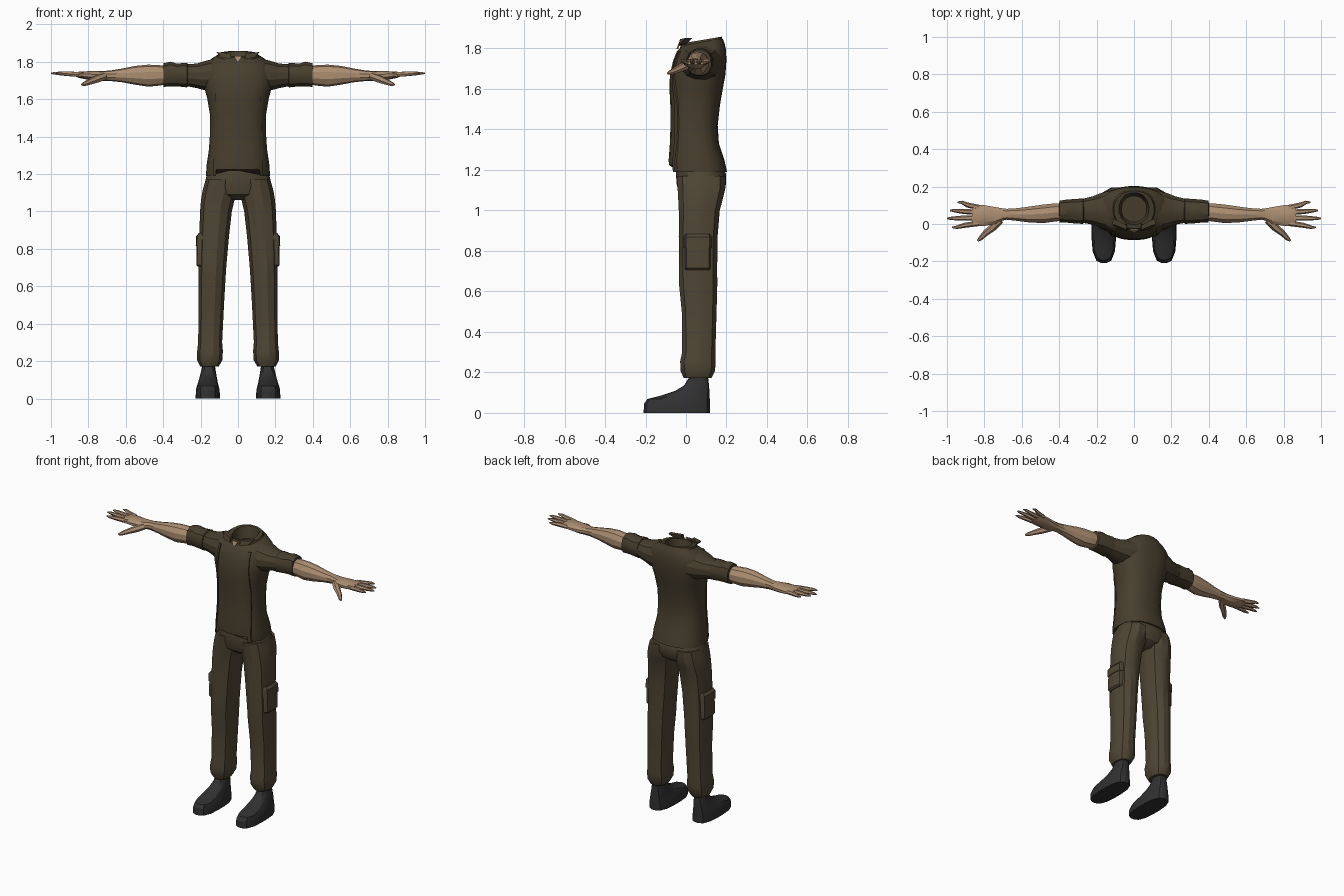
import bpy, bmesh, math
from mathutils import Vector


def material(name, rgb):
    m = bpy.data.materials.new(name)
    m.diffuse_color = (*rgb, 1)
    return m


SHIRT = material("shirt olive", (0.064, 0.049, 0.027))
PANTS = material("trouser olive", (0.078, 0.060, 0.034))
SKIN = material("skin", (0.41, 0.27, 0.165))
BOOT = material("boot charcoal", (0.030, 0.030, 0.032))


def loft(name, rings, mat, mirror=False, caps=(True, True), angle=28):
    """Skin a list of equal-length point rings."""
    bm = bmesh.new()
    vs = [[bm.verts.new(p) for p in r] for r in rings]
    n = len(rings[0])
    for a, b in zip(vs, vs[1:]):
        for i in range(n):
            j = (i + 1) % n
            bm.faces.new((a[i], a[j], b[j], b[i]))
    if caps[0]:
        bm.faces.new(vs[0])
    if caps[1]:
        bm.faces.new(vs[-1])
    bmesh.ops.recalc_face_normals(bm, faces=bm.faces)
    me = bpy.data.meshes.new(name)
    bm.to_mesh(me)
    bm.free()
    me.materials.append(mat)
    ob = bpy.data.objects.new(name, me)
    bpy.context.collection.objects.link(ob)
    if mirror:
        ob.modifiers.new("mirror", 'MIRROR').use_clip = False
    bpy.ops.object.select_all(action='DESELECT')
    ob.select_set(True)
    bpy.context.view_layer.objects.active = ob
    bpy.ops.object.shade_smooth_by_angle(angle=math.radians(angle))
    return ob


def oval(a0, a1, b0, b1, n, p=2.4):
    """Superellipse filling the given extents."""
    pts = []
    for i in range(n):
        t = 2 * math.pi * (i + 0.5) / n
        c, s = math.cos(t), math.sin(t)
        r = (abs(c) ** p + abs(s) ** p) ** (-1 / p)
        pts.append(((a0 + a1) / 2 + (a1 - a0) / 2 * r * c,
                    (b0 + b1) / 2 + (b1 - b0) / 2 * r * s))
    return pts


def z_ring(z, x0, x1, y0, y1, n=12, p=2.4, tilt=0):
    return [(x, y, z + tilt * (y - 0.08)) for x, y in oval(x0, x1, y0, y1, n, p)]


def x_ring(x, y0, y1, z0, z1, n=10, p=2.3):
    return [(x, y, z) for y, z in oval(y0, y1, z0, z1, n, p)]


def tube(name, path, mat, n=6):
    """Tapered limb along (x, y, z, radius) points, mirrored."""
    rings = []
    for i, q in enumerate(path):
        a, b = path[max(i - 1, 0)], path[min(i + 1, len(path) - 1)]
        d = (Vector(b[:3]) - Vector(a[:3])).normalized()
        u = d.cross(Vector((0, 0, 1))).normalized()
        w = u.cross(d)
        rings.append([Vector(q[:3]) + q[3] * (math.cos(k * math.tau / n) * u
                      + math.sin(k * math.tau / n) * w) for k in range(n)])
    return loft(name, rings, mat, True)


# Shirt body: z, half width, front y, back y, tilt
TORSO = [(1.19, .172, -.085, .203, 0), (1.25, .168, -.086, .190, 0),
         (1.33, .156, -.080, .163, 0), (1.42, .150, -.077, .157, 0),
         (1.52, .151, -.078, .168, 0), (1.60, .164, -.082, .182, 0),
         (1.67, .182, -.080, .195, 0), (1.74, .190, -.064, .200, 0),
         (1.79, .178, -.045, .198, .03), (1.815, .142, -.030, .190, .12),
         (1.832, .112, -.018, .180, .18)]
rings = [z_ring(z, -w, w, f, b, 24, 2.5, t) for z, w, f, b, t in TORSO]
# the front of the hem is cut higher than the sides
rings[0] = [(x, y, z + (.035 if y < -.04 and abs(x) < .13 else 0)) for x, y, z in rings[0]]
loft("shirt_body", rings, SHIRT, caps=(True, False))


def front_y(x, row):
    w, f, b = row[1:4]
    return (f + b) / 2 - (b - f) / 2 * max(0, 1 - abs(x / w) ** 2.5) ** .4


# Raised front edges of the open overshirt
strip = []
for k, row in enumerate(TORSO[:9]):
    xi = .118 - .002 * k
    xo = xi + .016
    yi, yo = front_y(xi, row), front_y(xo, row)
    z = row[0] + row[4] * -.12
    strip.append([(xi, yi - .006, z), (xo, yo - .006, z), (xo, yo + .01, z), (xi, yi + .01, z)])
loft("shirt_front_edge", strip, SHIRT, True)

# Collar: outer wall, rim, inner wall and floor
loft("collar", [z_ring(1.80, -.125, .125, -.035, .19, 16, 2.2, .12),
                z_ring(1.842, -.108, .108, -.026, .178, 16, 2.2, .17),
                z_ring(1.842, -.080, .080, -.004, .168, 16, 2.2, .17),
                z_ring(1.77, -.068, .068, .01, .15, 16, 2.2, .1)], SHIRT, caps=(False, True))
# Folded collar points
loft("collar_flap", [[(.035, -.036, 1.815), (.085, -.030, 1.822), (.085, .005, 1.822), (.035, .005, 1.815)],
                     [(.040, -.030, 1.846), (.115, .000, 1.852), (.112, .030, 1.852), (.040, -.005, 1.846)]],
     SHIRT, True)
# Bare throat patch in the collar opening
loft("throat", [[(-.003, -.047, 1.798), (.003, -.047, 1.798), (.003, -.038, 1.798), (-.003, -.038, 1.798)],
                [(-.022, -.034, 1.832), (.022, -.034, 1.832), (.022, -.026, 1.832), (-.022, -.026, 1.832)]], SKIN)

# Sleeve and rolled cuff
loft("sleeve", [x_ring(x, *r, n=12) for x, *r in [
    (.10, -.035, .185, 1.64, 1.825), (.17, -.025, .170, 1.645, 1.808),
    (.22, -.005, .150, 1.658, 1.792), (.29, .008, .132, 1.672, 1.788)]], SHIRT, True)
loft("sleeve_cuff", [x_ring(x, *r, n=12) for x, *r in [
    (.265, .015, .125, 1.675, 1.785), (.272, -.001, .138, 1.662, 1.796),
    (.33, .003, .134, 1.668, 1.792), (.36, .006, .132, 1.667, 1.802),
    (.397, .008, .126, 1.665, 1.794), (.400, .018, .116, 1.678, 1.780)]], SHIRT, True)

# Forearm and palm
loft("forearm", [x_ring(x, *r) for x, *r in [
    (.36, .018, .112, 1.682, 1.778), (.42, .012, .112, 1.673, 1.782),
    (.48, .004, .106, 1.667, 1.785), (.55, .006, .096, 1.678, 1.778),
    (.62, .015, .086, 1.691, 1.764), (.68, .022, .082, 1.697, 1.754),
    (.72, .014, .086, 1.698, 1.751)]], SKIN, True)
loft("palm", [x_ring(x, *r) for x, *r in [
    (.70, .018, .084, 1.698, 1.752), (.74, -.002, .092, 1.697, 1.750),
    (.80, -.012, .102, 1.704, 1.750), (.85, -.014, .104, 1.714, 1.748),
    (.865, -.008, .098, 1.720, 1.744)]], SKIN, True)

# Fingers and thumb
FINGERS = {"index_finger": (.004, .972, -.018), "middle_finger": (.033, 1.0, .030),
           "ring_finger": (.062, .985, .072), "little_finger": (.088, .943, .116)}
for name, (y, tx, ty) in FINGERS.items():
    mx, my = (.84 + tx) / 2, (y + ty) / 2
    tube(name, [(.83, y, 1.731, .015), (mx, my, 1.736, .0135),
                (tx - .022, ty, 1.739, .009), (tx, ty, 1.739, .004)], SKIN)
tube("thumb", [(.715, .020, 1.722, .020), (.755, -.018, 1.708, .021),
               (.795, -.050, 1.692, .016), (.822, -.078, 1.681, .012),
               (.836, -.090, 1.677, .005)], SKIN)

# Trousers: seat and legs
loft("trouser_seat", [z_ring(z, -w, w, f, b, 18) for z, w, f, b in [
    (1.25, .150, -.045, .165), (1.18, .172, -.050, .197), (1.13, .184, -.046, .198),
    (1.09, .150, -.036, .180), (1.062, .050, .000, .140)]], PANTS)
loft("trouser_leg", [z_ring(z, *r, n=12, p=2.6) for z, *r in [
    (1.17, .010, .174, -.046, .196), (1.11, .004, .191, -.043, .196),
    (1.06, .018, .199, -.040, .184), (1.00, .032, .204, -.037, .168),
    (.87, .047, .208, -.037, .157), (.70, .062, .211, -.036, .155),
    (.64, .066, .211, -.036, .156), (.50, .074, .211, -.022, .152),
    (.30, .084, .214, -.020, .146), (.255, .080, .219, -.030, .148),
    (.205, .083, .219, -.027, .144), (.172, .102, .203, -.012, .126)]], PANTS, True)

# Cargo pocket with flap
loft("leg_pocket", [z_ring(z, *r, n=12, p=5) for z, *r in [
    (.705, .160, .214, .000, .116), (.715, .155, .223, -.006, .122),
    (.860, .150, .221, -.006, .122), (.875, .155, .210, .000, .116)]], PANTS, True)
loft("pocket_flap", [z_ring(z, *r, n=12, p=5) for z, *r in [
    (.815, .150, .226, -.010, .126), (.868, .150, .224, -.010, .126),
    (.884, .155, .210, -.004, .120)]], PANTS, True)

# Boots, narrowing from sole to ankle
loft("boot", [z_ring(z, *r, n=16, p=2.9) for z, *r in [
    (0, .096, .227, -.210, .119), (.045, .098, .225, -.208, .119),
    (.068, .104, .220, -.192, .118), (.085, .108, .214, -.125, .117),
    (.108, .112, .207, -.055, .116), (.135, .117, .200, -.010, .114),
    (.170, .122, .192, .012, .110), (.210, .124, .190, .020, .106)]], BOOT, True)
